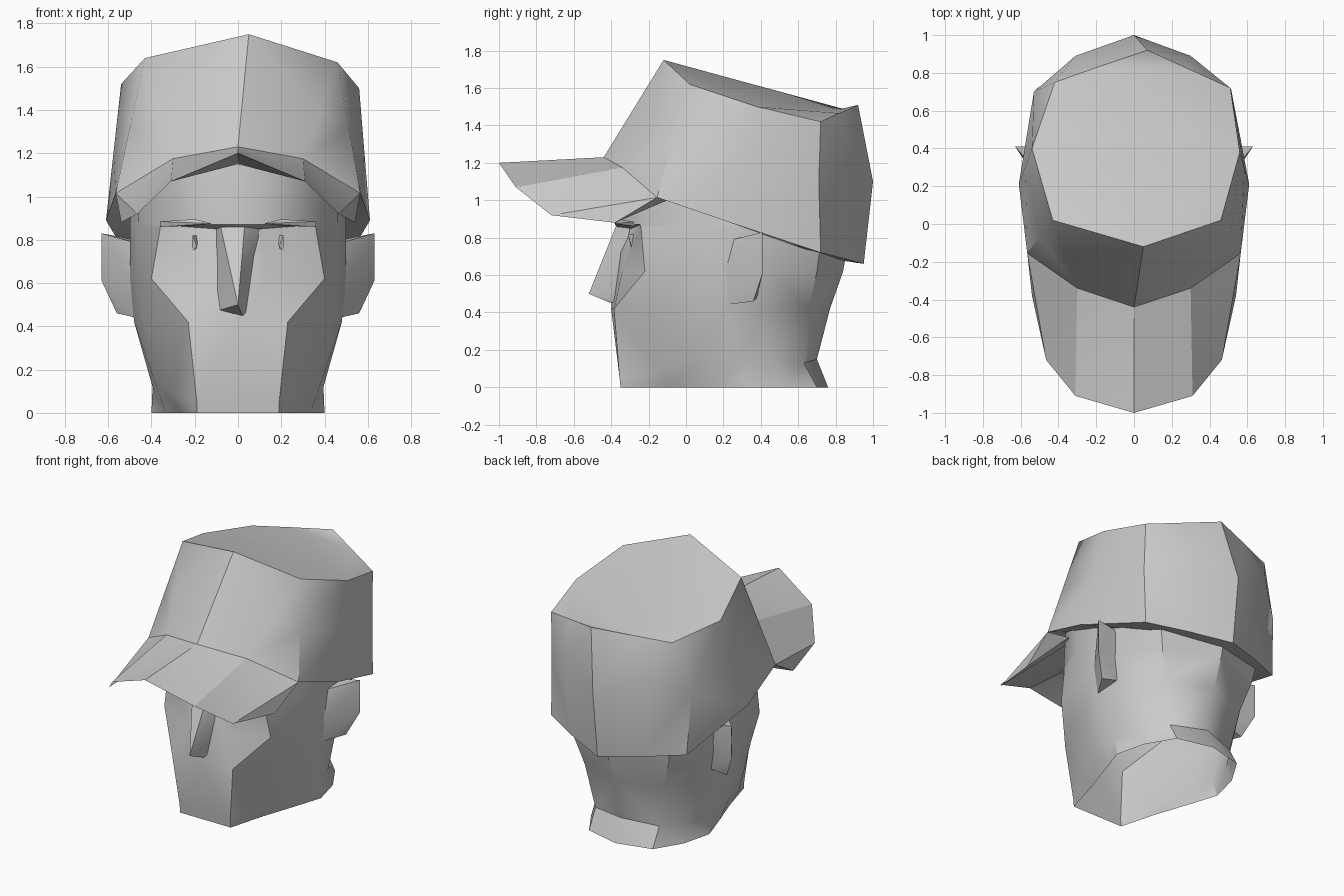
import bpy, bmesh, math
from mathutils import Vector

if "Cube" in bpy.data.objects:
    bpy.data.objects.remove(bpy.data.objects["Cube"], do_unlink=True)

clay = bpy.data.materials.new("clay_grey")
clay.use_nodes = True
clay.diffuse_color = (0.6, 0.6, 0.6, 1)
clay.node_tree.nodes["Principled BSDF"].inputs["Base Color"].default_value = (0.6, 0.6, 0.6, 1)


def finish(name, bm):
    """Merge, orient and link a part, smooth except at its sharp edges."""
    bmesh.ops.remove_doubles(bm, verts=bm.verts, dist=0.0005)
    bmesh.ops.triangulate(bm, faces=bm.faces)
    bmesh.ops.recalc_face_normals(bm, faces=bm.faces)
    for face in bm.faces:
        face.smooth = True
    mesh = bpy.data.meshes.new(name)
    bm.to_mesh(mesh)
    bm.free()
    mesh.set_sharp_from_angle(angle=math.radians(35))
    mesh.materials.append(clay)
    obj = bpy.data.objects.new(name, mesh)
    bpy.context.collection.objects.link(obj)


def flip(points):
    return [(-x, y, z) for x, y, z in points]


def loft(name, rings, cap_first=False):
    """Skin closed rings that have the same number of points."""
    bm = bmesh.new()
    loops = [[bm.verts.new(p) for p in ring] for ring in rings]
    for a, b in zip(loops, loops[1:]):
        for i in range(len(a)):
            j = (i + 1) % len(a)
            bm.faces.new((a[i], a[j], b[j], b[i]))
    if cap_first:
        bm.faces.new(loops[0])
    finish(name, bm)


def hull(name, points):
    bm = bmesh.new()
    for p in points:
        bm.verts.new(p)
    bmesh.ops.convex_hull(bm, input=bm.verts)
    finish(name, bm)


# Head: open shell, half rings from centre front round to centre back, by height
jaw_heights = (.05, .05, .09, .16, .12, .11, .13, .15)
head_half = [
    ([0] * 8, [(0, -.35), (.19, -.35), (.26, -.10), (.335, .12), (.40, .32), (.35, .52), (.24, .70), (0, .76)]),
    (jaw_heights, [(0, -.355), (.19, -.355), (.30, -.14), (.39, .08), (.395, .28), (.34, .48), (.24, .63), (0, .70)]),
    ([.42] * 8, [(0, -.40), (.23, -.385), (.35, -.20), (.43, .05), (.48, .22), (.44, .42), (.30, .66), (0, .77)]),
    ([.62] * 8, [(0, -.38), (.13, -.34), (.40, -.22), (.46, .00), (.50, .22), (.48, .45), (.36, .70), (0, .84)]),
    ([.85] * 8, [(0, -.36), (.10, -.29), (.36, -.24), (.46, .00), (.50, .22), (.50, .48), (.40, .73), (0, .88)]),
    ([.87] * 8, [(0, -.38), (.10, -.38), (.36, -.245), (.46, .00), (.50, .22), (.50, .48), (.40, .73), (0, .88)]),
    ([1.15] * 8, [(0, -.37), (.20, -.34), (.38, -.20), (.46, .00), (.48, .22), (.46, .45), (.36, .68), (0, .80)]),
]
head_rings = []
for heights, half in head_half:
    right = [(x, y, z) for (x, y), z in zip(half, heights)]
    head_rings.append(right + flip(right[-2:0:-1]))
loft("head", head_rings)

# Nose: wedge hanging from the brow, its ridge leaning to one side
hull("nose", [(-.08, -.375, .86), (.03, -.375, .86), (-.10, -.30, .85), (.10, -.30, .85),
              (0, -.52, .50), (-.10, -.35, .47), (.04, -.37, .46), (.02, -.40, .45)])

# Ears, eyelids and eyebrows, one set for each side
ear = [(.63, .41, .83), (.63, .41, .61), (.56, .36, .46), (.47, .21, .44),
       (.49, .25, .79), (.49, .20, .62), (.48, .41, .80), (.44, .38, .48)]
lid = [(.18, -.26, .82), (.21, -.31, .82), (.215, -.29, .74), (.20, -.26, .71), (.19, -.30, .77)]
brow = [(.12, -.385, .875), (.36, -.27, .86), (.36, -.28, .885), (.20, -.345, .895), (.20, -.33, .865)]
for side, place in (("left", list), ("right", flip)):
    hull(side + "_ear", place(ear))
    hull(side + "_eyelid", place(lid))
    hull(side + "_eyebrow", place(brow))

# Cap: crown rim and lower edge, both starting at the centre front
rim = [(.05, -.12, 1.75), (.46, .02, 1.62), (.46, .02, 1.62), (.56, .38, 1.50),
       (.51, .72, 1.42), (.29, .82, 1.465), (.07, .92, 1.51), (-.18, .835, 1.49),
       (-.42, .75, 1.47), (-.54, .40, 1.52), (-.43, .02, 1.64), (-.43, .02, 1.64)]
edge_half = [(0, -.44, 1.23), (.30, -.34, 1.175), (.565, -.155, 1.015), (.61, .21, .89),
             (.51, .72, .72), (.27, .84, .69), (0, .95, .66)]
edge = edge_half + flip(edge_half[-2:0:-1])
middle = [tuple((Vector(a) + Vector(b)) / 2) for a, b in zip(rim, edge)]
middle[4:9] = [(.515, .71, 1.10), (.30, .89, 1.25), (0, 1.0, 1.10), (-.31, .89, 1.25), (-.53, .70, 1.14)]
inner = [(x * .8, .22 + (y - .22) * .82, z + .02) for x, y, z in edge]
loft("cap_crown", [rim, middle, edge, inner], cap_first=True)

# Visor: upper sheet from the cap edge, lower sheet back to the forehead
outer = [(0, -1.0, 1.20), (.31, -.91, 1.07), (.465, -.72, .92), (.54, -.38, .88)]
under = [(0, -.36, 1.15), (.28, -.29, 1.10), (.44, -.10, 1.0)]
bm = bmesh.new()
for place in (list, flip):
    o = [bm.verts.new(p) for p in place(outer)]
    top = [bm.verts.new(p) for p in place(edge_half[:3])]
    low = [bm.verts.new(p) for p in place(under)]
    for row in (top, low):
        for i in range(2):
            bm.faces.new((row[i], row[i + 1], o[i + 1], o[i]))
        bm.faces.new((row[2], o[3], o[2]))
    bm.faces.new((top[2], low[2], o[3]))
finish("cap_visor", bm)
